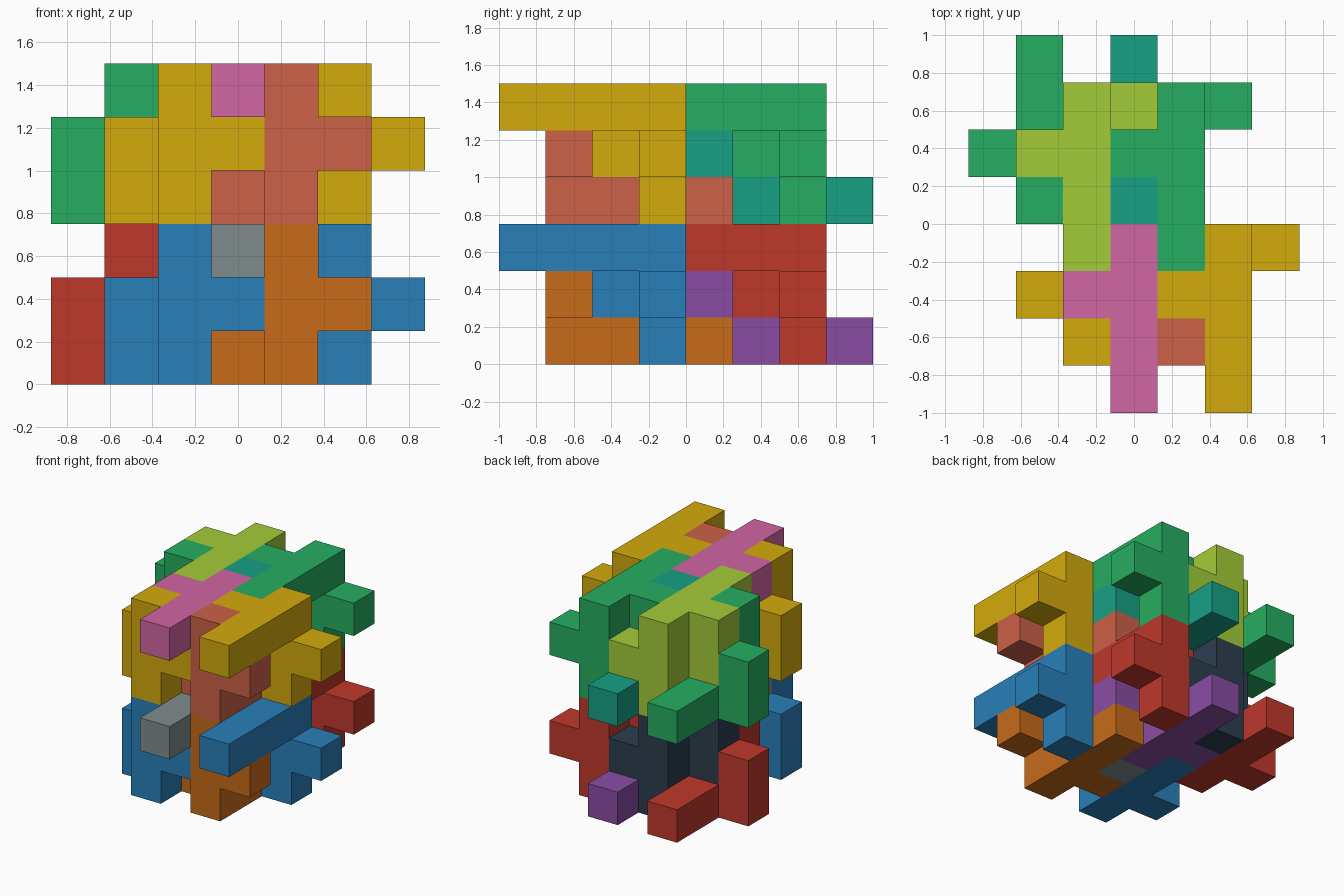
import bpy, bmesh, math
from mathutils import Matrix

if "Cube" in bpy.data.objects:
    bpy.data.objects.remove(bpy.data.objects["Cube"])

U = 0.25  # edge of one unit cube

# One nine-cube piece: bar of four, a side hook, and a drop at the far end
PIECE = [(0, 0, 0), (0, 1, 0), (0, 2, 0), (0, 3, 0),
         (-1, 2, 0), (-1, 2, -1),
         (0, 3, -1), (0, 3, -2), (1, 3, -1)]

# name, start cell (x, y, z), flip (half turn about x), lower colour, upper colour
BLUE, GOLD = (0.16, 0.50, 0.73), (0.83, 0.67, 0.05)
RED, GREEN = (0.75, 0.22, 0.17), (0.15, 0.68, 0.38)
LAYOUT = [
    ("hanging_front_right", (2, 0, 2), 1, BLUE, GOLD),
    ("hanging_front_middle", (0, 0, 2), 1, (0.50, 0.55, 0.55), (0.82, 0.40, 0.64)),
    ("hanging_back_left", (-1, 3, 2), 1, (0.17, 0.24, 0.31), (0.64, 0.80, 0.22)),
    ("hanging_back_right", (1, 3, 2), 1, RED, GREEN),
    ("standing_front_right", (1, 4, 0), -1, (0.78, 0.42, 0.10), (0.80, 0.38, 0.28)),
    ("standing_front_left", (-1, 4, 0), -1, BLUE, GOLD),
    ("standing_back_middle", (0, 7, 0), -1, (0.54, 0.30, 0.64), (0.09, 0.63, 0.52)),
    ("standing_back_left", (-2, 7, 0), -1, RED, GREEN),
]


def linear(c):
    return c / 12.92 if c < 0.04045 else ((c + 0.055) / 1.055) ** 2.4


def material(rgb):
    name = "paint_%02x%02x%02x" % tuple(int(c * 255) for c in rgb)
    mat = bpy.data.materials.get(name) or bpy.data.materials.new(name)
    mat.diffuse_color = (*map(linear, rgb), 1)
    mat.use_nodes = True
    mat.node_tree.nodes["Principled BSDF"].inputs["Base Color"].default_value = mat.diffuse_color
    return mat


def piece_mesh(name, flip):
    """Join the cubes, remove the inner walls and merge coplanar faces."""
    bm = bmesh.new()
    for c in PIECE:
        bmesh.ops.create_cube(bm, size=U, matrix=Matrix.Translation([v * U for v in c]))
    cells = set(PIECE)
    inner = []
    for f in bm.faces:
        p, n = f.calc_center_median(), f.normal if f.normal.length else None
        f.normal_update()
        n = f.normal
        a = tuple(round(v) for v in (p + n * U / 2) / U)
        b = tuple(round(v) for v in (p - n * U / 2) / U)
        if a in cells and b in cells:
            inner.append(f)
    bmesh.ops.delete(bm, geom=inner, context='FACES')
    bmesh.ops.remove_doubles(bm, verts=bm.verts, dist=1e-4)
    bmesh.ops.dissolve_limit(bm, angle_limit=math.radians(1), verts=bm.verts, edges=bm.edges)
    if flip < 0:
        bmesh.ops.rotate(bm, verts=bm.verts, matrix=Matrix.Rotation(math.pi, 3, 'X'))
    me = bpy.data.meshes.new(name)
    bm.to_mesh(me)
    bm.free()
    return me


# Two identical three-layer storeys in different colours
for storey, base in (("lower", 0), ("upper", 3)):
    for name, (x, y, z), flip, *colours in LAYOUT:
        me = piece_mesh(name, flip)
        me.materials.append(material(colours[base // 3]))
        ob = bpy.data.objects.new(f"{storey}_{name}", me)
        ob.location = (x * U, (y - 3.5) * U, (z + base + 0.5) * U)
        bpy.context.collection.objects.link(ob)
